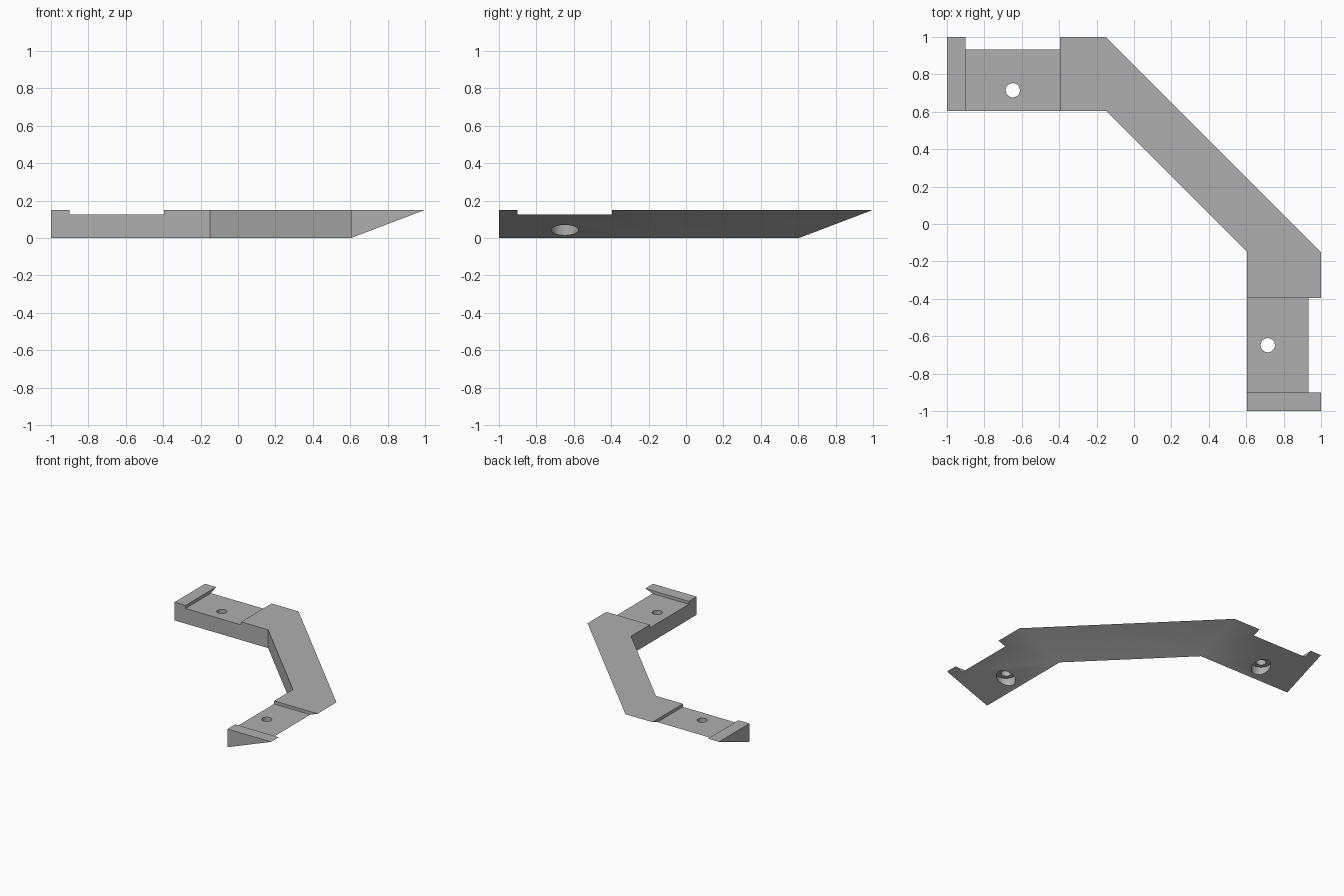
import bpy
import bmesh
import math

cube = bpy.data.objects.get("Cube")
if cube:
    bpy.data.objects.remove(cube, do_unlink=True)

HEIGHT, INNER, BEND = 0.15, 0.605, 0.15

grey = bpy.data.materials.new("plain grey")
grey.use_nodes = True
colour = (0.43, 0.43, 0.43, 1)
grey.diffuse_color = colour
grey.node_tree.nodes["Principled BSDF"].inputs["Base Color"].default_value = colour


def wedge_bracket():
    """Sweep a triangular section along the two arms and the diagonal."""
    inner = [(-1, INNER), (-BEND, INNER), (INNER, -BEND), (INNER, -1)]
    outer = [(-1, 1), (-BEND, 1), (1, -BEND), (1, -1)]
    bm = bmesh.new()
    sections = []
    for (ix, iy), (ox, oy) in zip(inner, outer):
        sections.append([bm.verts.new(p) for p in
                         ((ix, iy, 0), (ix, iy, HEIGHT), (ox, oy, HEIGHT))])
    for a, b in zip(sections, sections[1:]):
        for i in range(3):
            j = (i + 1) % 3
            bm.faces.new((a[i], a[j], b[j], b[i]))
    bm.faces.new(sections[0])
    bm.faces.new(sections[-1])
    bmesh.ops.recalc_face_normals(bm, faces=bm.faces)
    mesh = bpy.data.meshes.new("corner_bracket")
    bm.to_mesh(mesh)
    bm.free()
    obj = bpy.data.objects.new("corner_bracket", mesh)
    bpy.context.collection.objects.link(obj)
    mesh.materials.append(grey)
    return obj


def cut(target, cutter):
    """Apply a boolean difference and remove the cutter."""
    cutter.hide_render = True
    mod = target.modifiers.new("cut", 'BOOLEAN')
    mod.operation = 'DIFFERENCE'
    mod.solver = 'EXACT'
    mod.object = cutter
    bpy.context.view_layer.objects.active = target
    bpy.ops.object.modifier_apply(modifier=mod.name)
    bpy.data.objects.remove(cutter, do_unlink=True)


def box(lo, hi):
    bpy.ops.mesh.primitive_cube_add(
        size=1, location=[(a + b) / 2 for a, b in zip(lo, hi)])
    obj = bpy.context.object
    obj.scale = [b - a for a, b in zip(lo, hi)]
    return obj


def cylinder(x, y, radius, bottom, top):
    bpy.ops.mesh.primitive_cylinder_add(
        vertices=48, radius=radius, depth=top - bottom,
        location=(x, y, (bottom + top) / 2))
    return bpy.context.object


bracket = wedge_bracket()

# Each arm gets the same notch, screw hole and counterbore, with x and y swapped
for swap in (False, True):
    def place(x, y, z=None):
        p = (y, x) if swap else (x, y)
        return p if z is None else (*p, z)

    cut(bracket, box(place(-0.9, 0.5, 0.125), place(-0.395, 1.1, 0.3)))
    hole = place(-0.648, 0.715)
    cut(bracket, cylinder(*hole, 0.038, -0.1, 0.3))
    cut(bracket, cylinder(*hole, 0.073, -0.1, 0.082))

# Smooth the shallow creases, keep the edges sharp
bpy.ops.object.select_all(action='DESELECT')
bracket.select_set(True)
bpy.context.view_layer.objects.active = bracket
bpy.ops.object.shade_smooth_by_angle(angle=math.radians(30))
